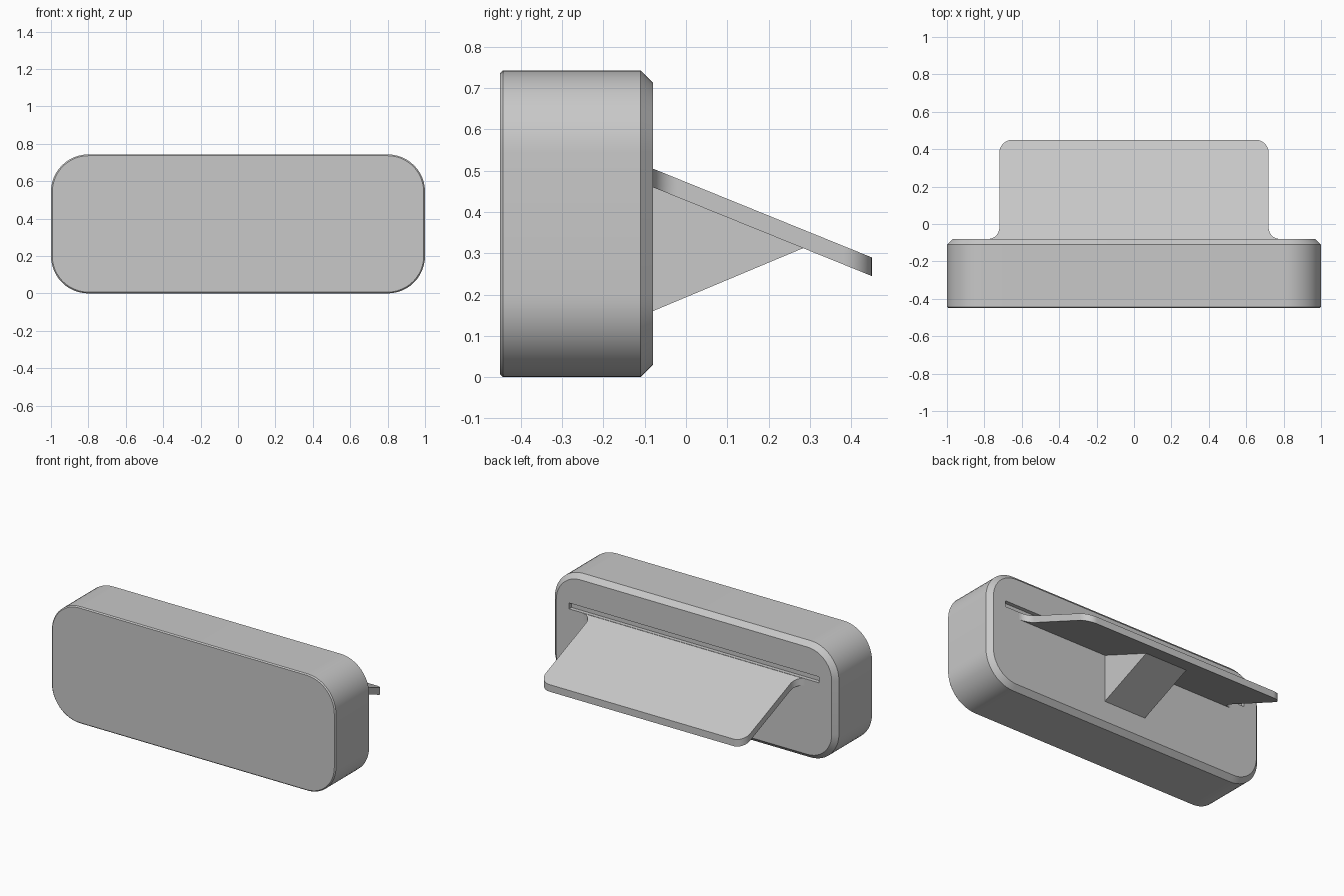
import bpy, bmesh, math

if "Cube" in bpy.data.objects:
    bpy.data.objects.remove(bpy.data.objects["Cube"], do_unlink=True)

HEIGHT = 0.743
FRONT, BACK, TIP = -0.45, -0.08, 0.45

# One plain grey for everything
grey = bpy.data.materials.new("light_grey")
grey.use_nodes = True
colour = (0.58, 0.58, 0.58, 1)
grey.diffuse_color = colour
grey.node_tree.nodes["Principled BSDF"].inputs["Base Color"].default_value = colour


def arc(cx, cy, r, start, end, n=12):
    """Points on an arc, angles in degrees."""
    angles = [math.radians(start + (end - start) * i / n) for i in range(n + 1)]
    return [(cx + r * math.cos(a), cy + r * math.sin(a)) for a in angles]


def loft(name, rings):
    """Closed solid through matching rings of 3D points."""
    bm = bmesh.new()
    loops = [[bm.verts.new(p) for p in ring] for ring in rings]
    n = len(loops[0])
    for a, b in zip(loops, loops[1:]):
        for i in range(n):
            j = (i + 1) % n
            bm.faces.new((a[i], a[j], b[j], b[i]))
    bm.faces.new(loops[0])
    bm.faces.new(loops[-1])
    bmesh.ops.recalc_face_normals(bm, faces=bm.faces)
    mesh = bpy.data.meshes.new(name)
    bm.to_mesh(mesh)
    bm.free()
    mesh.materials.append(grey)
    obj = bpy.data.objects.new(name, mesh)
    bpy.context.collection.objects.link(obj)
    return obj


def select_only(obj):
    bpy.ops.object.select_all(action='DESELECT')
    obj.select_set(True)
    bpy.context.view_layer.objects.active = obj


def smooth(obj):
    select_only(obj)
    bpy.ops.object.shade_smooth_by_angle(angle=math.radians(30))


def body_ring(y, inset):
    """Rounded rectangle facing the front, shrunk by the inset."""
    r, cx, cz = 0.2 - inset, 0.8, HEIGHT / 2 - 0.2
    points = []
    for sx, sz, start in ((1, 1, 0), (-1, 1, 90), (-1, -1, 180), (1, -1, 270)):
        points += arc(sx * cx, sz * cz, r, start, start + 90)
    return [(x, y, z + HEIGHT / 2) for x, z in points]


# Rounded body: fine front chamfer, wider back chamfer
body = loft("body", [body_ring(FRONT, 0.007), body_ring(FRONT + 0.007, 0),
                     body_ring(BACK - 0.03, 0), body_ring(BACK, 0.03)])

# Shallow slot in the back, just above the shelf
bpy.ops.mesh.primitive_cube_add(size=1, location=(0, BACK, 0.526))
cutter = bpy.context.object
cutter.name = "slot_cutter"
cutter.scale = (1.76, 0.05, 0.038)
cutter.data.materials.append(grey)
cutter.hide_render = True
cut = body.modifiers.new("slot", 'BOOLEAN')
cut.operation = 'DIFFERENCE'
cut.solver = 'EXACT'
cut.object = cutter
select_only(body)
bpy.ops.object.modifier_apply(modifier="slot")
bpy.data.objects.remove(cutter, do_unlink=True)
smooth(body)

# Sloping shelf: flared root, rounded outer corners
half = arc(0.78, BACK + 0.06, 0.06, 270, 180) + arc(0.65, TIP - 0.07, 0.07, 0, 90)
outline = half + [(-x, y) for x, y in reversed(half)]
SLOPE = (0.505 - 0.29) / (TIP - BACK)


def shelf_ring(root_z):
    return [(x, y, root_z - SLOPE * (y - BACK)) for x, y in outline]


shelf = loft("shelf", [shelf_ring(0.46), shelf_ring(0.505)])
smooth(shelf)

# Triangular support under the middle of the shelf
side = [(BACK, 0.16), (0.285, 0.313), (BACK, 0.46)]
loft("shelf_support", [[(x, y, z) for y, z in side] for x in (-0.148, 0.148)])
